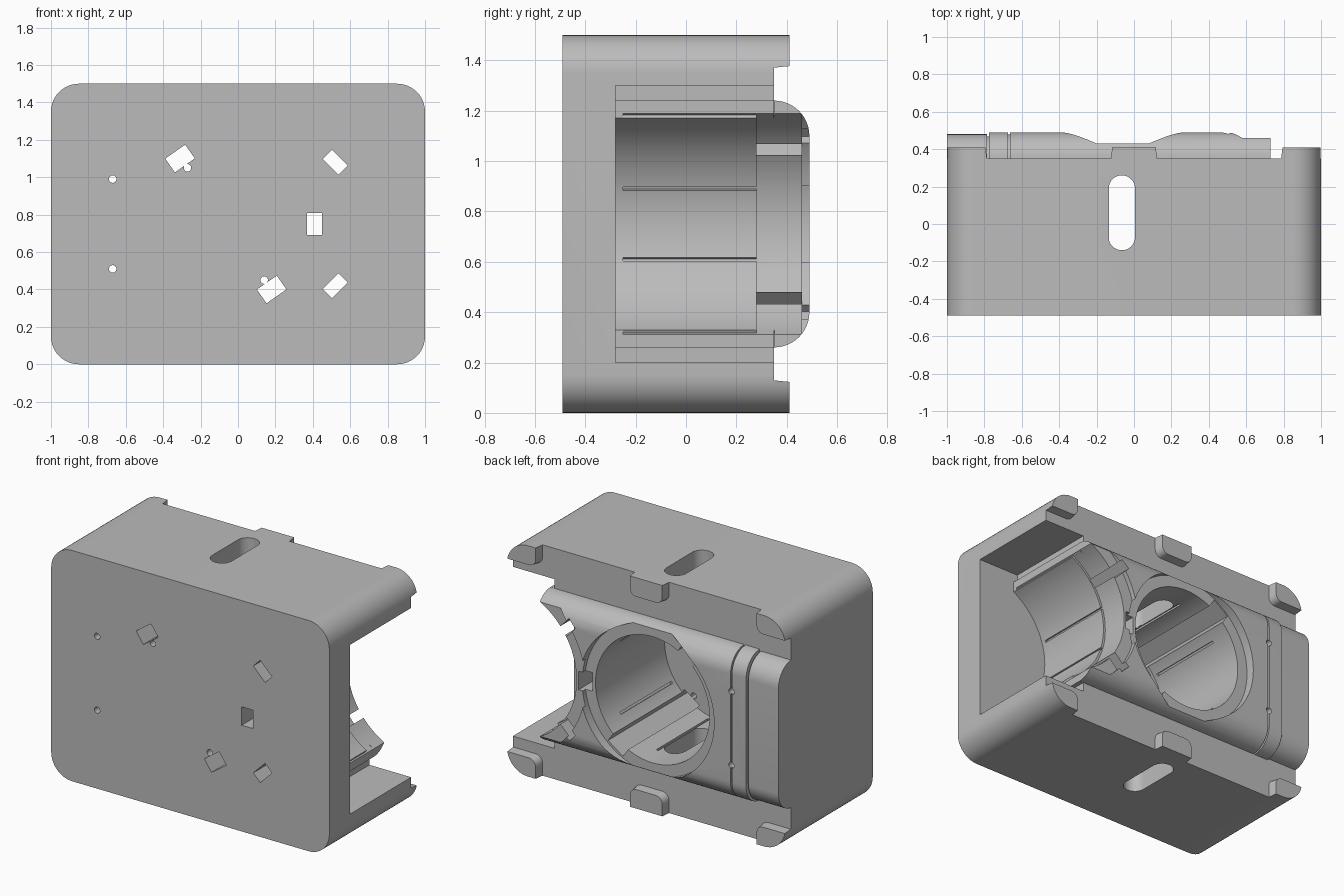
import bpy, bmesh
from math import cos, sin, pi, radians, atan2

if "Cube" in bpy.data.objects:
    bpy.data.objects.remove(bpy.data.objects["Cube"])

grey = bpy.data.materials.new("plain grey")
grey.use_nodes = True
colour = (0.5, 0.5, 0.5, 1)
grey.diffuse_color = colour
grey.node_tree.nodes["Principled BSDF"].inputs["Base Color"].default_value = colour

BACK, FLOOR, MID = 0.35, -0.28, 0.75
CUP_A, CUP_B = (-0.06, MID), (0.96, MID)


def prism(name, pts, axis, a, b, taper=1.0):
    """Extrude a 2D outline along an axis from a to b."""
    place = {"x": lambda p, t: (t, p[0], p[1]),
             "y": lambda p, t: (p[0], t, p[1]),
             "z": lambda p, t: (p[0], p[1], t)}[axis]
    cu = sum(p[0] for p in pts) / len(pts)
    cv = sum(p[1] for p in pts) / len(pts)
    far = [(cu + (u - cu) * taper, cv + (v - cv) * taper) for u, v in pts]
    bm = bmesh.new()
    low = [bm.verts.new(place(p, a)) for p in pts]
    top = [bm.verts.new(place(p, b)) for p in far]
    bm.faces.new(low)
    bm.faces.new(top)
    for i in range(len(pts)):
        j = (i + 1) % len(pts)
        bm.faces.new((low[i], low[j], top[j], top[i]))
    bmesh.ops.recalc_face_normals(bm, faces=bm.faces)
    mesh = bpy.data.meshes.new(name)
    bm.to_mesh(mesh)
    bm.free()
    mesh.materials.append(grey)
    ob = bpy.data.objects.new(name, mesh)
    bpy.context.collection.objects.link(ob)
    return ob


def circle(c, r, n=96):
    return [(c[0] + r * cos(2 * pi * i / n), c[1] + r * sin(2 * pi * i / n)) for i in range(n)]


def rounded(u0, u1, v0, v1, r, n=12):
    pts = []
    for k, (u, v) in enumerate(((u1 - r, v1 - r), (u0 + r, v1 - r),
                                (u0 + r, v0 + r), (u1 - r, v0 + r))):
        for i in range(n + 1):
            t = pi / 2 * (k + i / n)
            pts.append((u + r * cos(t), v + r * sin(t)))
    return pts


def rect(c, w, h, angle=0):
    t = radians(angle)
    return [(c[0] + x * w / 2 * cos(t) - y * h / 2 * sin(t),
             c[1] + x * w / 2 * sin(t) + y * h / 2 * cos(t))
            for x, y in ((-1, -1), (1, -1), (1, 1), (-1, 1))]


def combine(target, tool, operation="DIFFERENCE"):
    mod = target.modifiers.new("cut", "BOOLEAN")
    mod.operation, mod.solver, mod.object = operation, "EXACT", tool
    bpy.context.view_layer.objects.active = target
    bpy.ops.object.modifier_apply(modifier=mod.name)
    bpy.data.objects.remove(tool)


def cut(pts, axis, a, b):
    combine(housing, prism("cutter", pts, axis, a, b))


# Rounded block
outline = rounded(-1, 1, 0, 1.5, 0.15)
housing = prism("housing", outline, "y", -0.49, BACK)


# Raised back with rounded long edges, in sections separated by fine grooves
def raised_back(x0, x1, inset):
    r = 0.14
    lo, hi, y = 0.26 + inset, 1.24 - inset, 0.49 - inset
    pts = [(0.2, lo), (0.2, hi)]
    pts += [(y - r + r * sin(pi / 2 * i / 12), hi - r + r * cos(pi / 2 * i / 12)) for i in range(13)]
    pts += [(y - r + r * cos(pi / 2 * i / 12), lo + r - r * sin(pi / 2 * i / 12)) for i in range(13)]
    combine(housing, prism("section", pts, "x", x0, x1), "UNION")


for x0, x1, inset in ((-1, -0.785, 0.01), (-0.785, -0.775, 0.022), (-0.775, -0.673, 0),
                      (-0.673, -0.663, 0.012), (-0.663, 0.73, 0)):
    raised_back(x0, x1, inset)

# Open side pocket
cut(rect((0.96, MID), 0.52, 1.1), "y", FLOOR, BACK + 0.001)
# Fill between the pocket's inner end and the raised back
combine(housing, prism("step", rect((0.715, MID), 0.03, 0.98), "y", FLOOR - 0.01, BACK), "UNION")

# Two cups with recessed rims
cut(circle(CUP_A, 0.485), "y", 0.43, 0.6)
cut(circle(CUP_B, 0.58), "y", 0.46, 0.6)
cut(circle(CUP_A, 0.41), "y", FLOOR, 0.6)
cut(circle(CUP_B, 0.48), "y", FLOOR, 0.6)
cut(circle(CUP_B, 0.495), "y", 0.28, 0.6)

# Clip channels running right through
for pos, w, h, angle in (((-0.31, 1.1), 0.13, 0.09, 35), ((0.18, 0.4), 0.13, 0.09, 35),
                         ((0.52, 1.08), 0.12, 0.07, -45), ((0.52, 0.42), 0.12, 0.07, 45),
                         ((0.41, MID), 0.08, 0.12, 0)):
    cut(rect(pos, w, h, angle), "y", -0.6, 0.6)

# Round screw and pin holes
for pos in ((-0.67, 0.99), (-0.67, 0.51), (-0.27, 1.05), (0.14, 0.45)):
    cut(circle(pos, 0.02, 24), "y", -0.6, 0.6)

# Narrow grooves along the cup walls
for centre, r, angles in ((CUP_A, 0.41, (100, 145, 215, 280, 325, 35)),
                          (CUP_B, 0.48, (118, 163, 197, 242))):
    for deg in angles:
        t = radians(deg)
        pos = (centre[0] + r * cos(t), centre[1] + r * sin(t))
        cut(rect(pos, 0.03, 0.014, deg), "y", -0.25, 0.28)

# Long slot through top and bottom
cut(rounded(-0.135, 0.005, -0.14, 0.26, 0.069), "z", -0.1, 1.6)


# Feet around the back edge, trimmed to the block outline
def foot(name, x0, x1, upper):
    z0, z1 = (1.37, 1.56) if upper else (-0.06, 0.13)
    ob = prism(name, rounded(x0, x1, z0, z1, 0.05, 6), "y", BACK - 0.01, 0.41, 0.93)
    combine(ob, prism("trim", outline, "y", 0.3, 0.5), "INTERSECT")
    return ob


parts = [housing]
for upper in (True, False):
    level = "upper" if upper else "lower"
    parts.append(foot(level + "_right_foot", -1.06, -0.785, upper))
    parts.append(foot(level + "_middle_foot", -0.125, 0.125, upper))
    parts.append(foot(level + "_left_foot", 0.785, 1.06, upper))

# Smooth curved walls, sharp edges
for ob in parts:
    bpy.ops.object.select_all(action="DESELECT")
    ob.select_set(True)
    bpy.context.view_layer.objects.active = ob
    bpy.ops.object.shade_smooth_by_angle(angle=radians(25))
